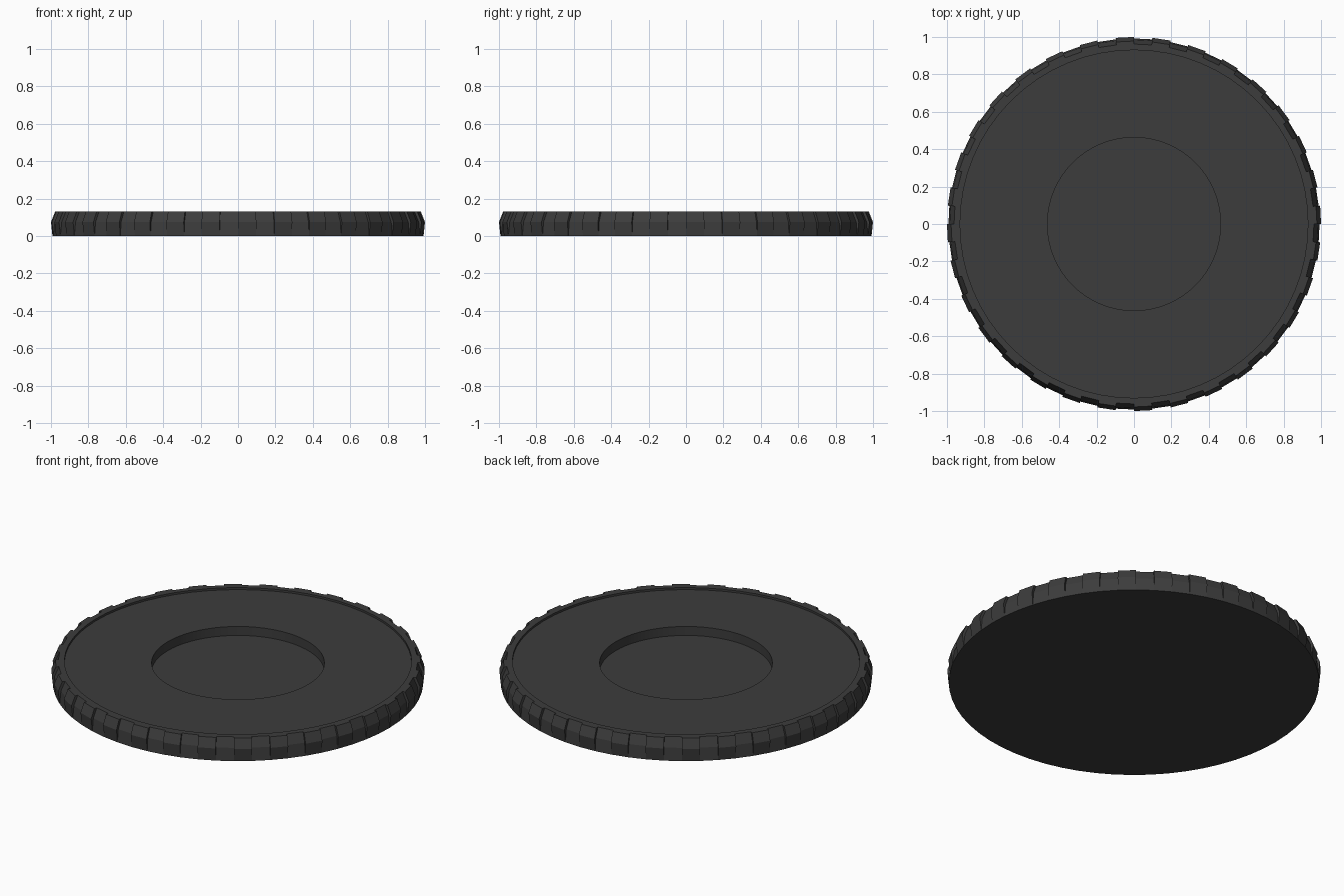
import bpy
import bmesh
from math import sin, cos, tau

cube = bpy.data.objects.get("Cube")
if cube:
    bpy.data.objects.remove(cube, do_unlink=True)

SEGMENTS = 64          # alternating raised teeth and shallow gaps

# Cross-section rows from underside to recess floor: tooth radius, gap radius, height
PROFILE = [
    (0.992, 0.992, 0.0),      # underside edge
    (1.0, 0.985, 0.075),      # widest line of the rim
    (0.978, 0.962, 0.13),     # top of the rim
    (0.93, 0.93, 0.13),       # lip
    (0.93, 0.93, 0.118),      # foot of the lip
    (0.463, 0.463, 0.118),    # edge of the central recess
    (0.463, 0.463, 0.065),    # recess floor
]


def make_material(name, colour):
    mat = bpy.data.materials.new(name)
    mat.use_nodes = True
    mat.diffuse_color = colour
    mat.node_tree.nodes["Principled BSDF"].inputs["Base Color"].default_value = colour
    return mat


def make_ring(bm, tooth, gap, z):
    """One loop of points; each segment has its own pair so teeth get radial walls."""
    ring = []
    for i in range(SEGMENTS):
        r = gap if i % 2 else tooth
        for a in (i * tau / SEGMENTS, (i + 1) * tau / SEGMENTS):
            ring.append(bm.verts.new((r * cos(a), r * sin(a), z)))
    return ring


bm = bmesh.new()
rings = [make_ring(bm, *row) for row in PROFILE]

# Skin the rows together
for level, (low, high) in enumerate(zip(rings, rings[1:])):
    for i in range(len(low)):
        j = (i + 1) % len(low)
        face = bm.faces.new((low[i], low[j], high[j], high[i]))
        face.smooth = level >= 5 or level == 3   # round inner walls

# Underside and recess floor
bm.faces.new(rings[0][::-1])
bm.faces.new(rings[-1])

bmesh.ops.remove_doubles(bm, verts=bm.verts[:], dist=0.0001)
bmesh.ops.recalc_face_normals(bm, faces=bm.faces[:])

mesh = bpy.data.meshes.new("notched_disc_base")
bm.to_mesh(mesh)
bm.free()
mesh.materials.append(make_material("dark_grey", (0.045, 0.045, 0.045, 1)))
disc = bpy.data.objects.new("notched_disc_base", mesh)
bpy.context.collection.objects.link(disc)
